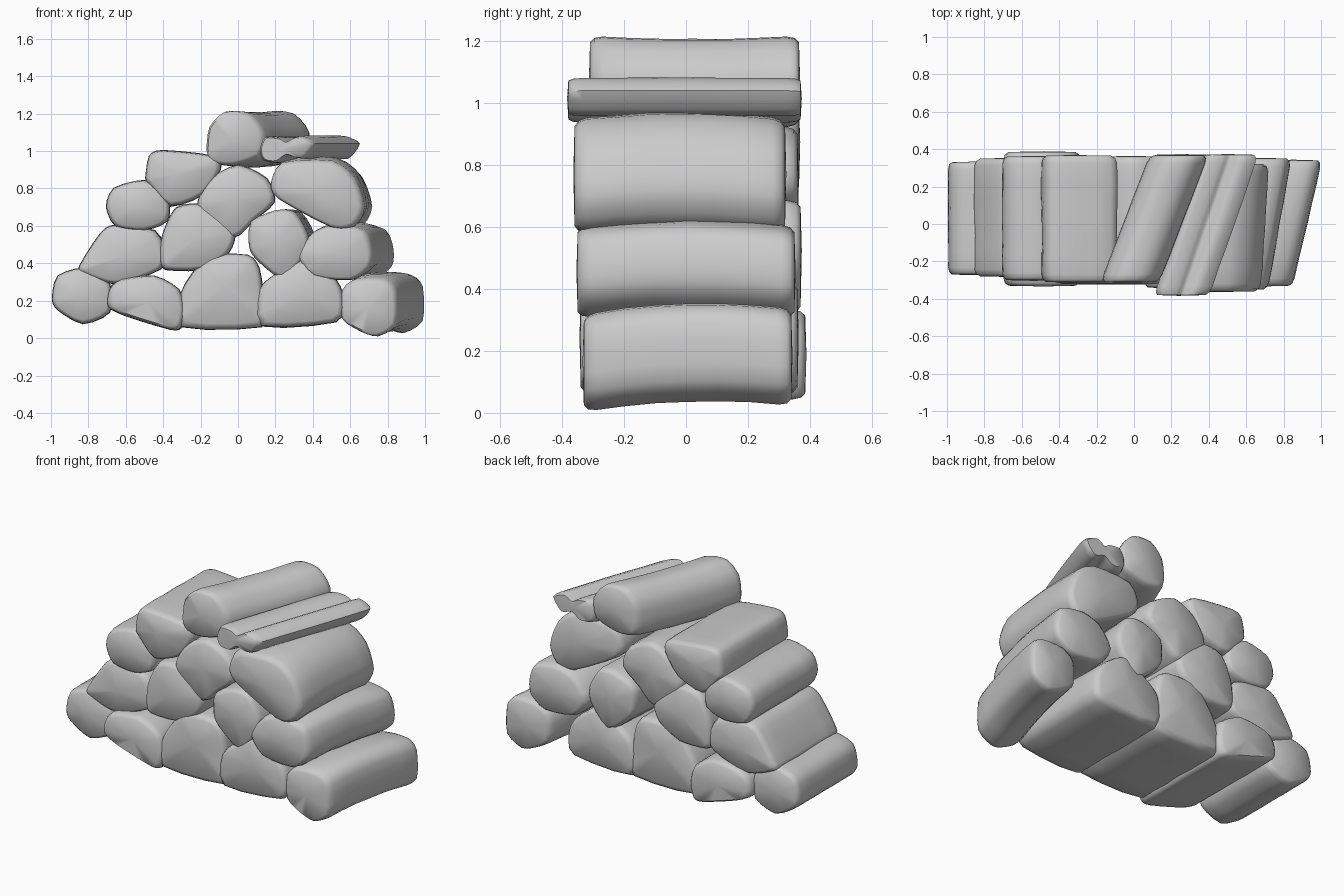
import bpy, bmesh, math, random
from mathutils import Vector

random.seed(4)


def smooth_loop(pts, steps=3):
    """Closed Catmull-Rom curve through the profile points."""
    out, n = [], len(pts)
    for i in range(n):
        a, b, c, d = (Vector(pts[(i + k) % n]) for k in (-1, 0, 1, 2))
        for s in range(steps):
            t = s / steps
            p = 0.5 * (2 * b + (c - a) * t + (2 * a - 5 * b + 4 * c - d) * t * t
                       + (3 * b - a - 3 * c + d) * t ** 3)
            out.append(b.lerp(c, t).lerp(p, 0.75))
    return out


def log(name, y0, y1, profile, dx=0.0, dz=0.0, bow=0.0, grow=1.03):
    """Loft an (x, z) profile from front y0 to back y1, drifting by dx, dz and bowing up."""
    loop = smooth_loop(profile)
    n = len(loop)
    mid = sum(loop, Vector((0, 0))) / n
    bm = bmesh.new()
    rings = []
    # rounded ends and an uneven, hewn middle
    for t, s in ((0, 0.86), (0.02, 0.955), (0.06, 0.995), (0.2, 1), (0.35, 1.0), (0.5, 1.005),
                 (0.65, 1.0), (0.8, 1), (0.94, 0.995), (0.98, 0.955), (1, 0.86)):
        inner = 0.1 < t < 0.9
        wob = random.uniform(-0.02, 0.02) if inner else 0
        ph = random.uniform(0, math.tau)
        lift = bow * 4 * t * (1 - t)
        ring = []
        for i, p in enumerate(loop):
            k = s * grow + wob * math.cos(2 * math.tau * i / n + ph)
            q = mid + (p - mid) * k
            y = y0 + (y1 - y0) * t
            ring.append(bm.verts.new((q.x + dx * t, y, max(0, q.y + dz * t + lift))))
        rings.append(ring)
    for r, q in zip(rings, rings[1:]):
        for i in range(n):
            j = (i + 1) % n
            bm.faces.new((r[i], r[j], q[j], q[i]))
    # shallow domed end cuts
    for ring, y, t in ((rings[0], y0 - 0.004, 0), (rings[-1], y1 + 0.004, 1)):
        c = bm.verts.new((mid.x + dx * t, y, mid.y + dz * t))
        for i in range(n):
            bm.faces.new((ring[i], ring[(i + 1) % n], c))
    bmesh.ops.recalc_face_normals(bm, faces=bm.faces)
    me = bpy.data.meshes.new(name)
    bm.to_mesh(me)
    bm.free()
    ob = bpy.data.objects.new(name, me)
    bpy.context.collection.objects.link(ob)
    bpy.ops.object.select_all(action='DESELECT')
    ob.select_set(True)
    bpy.context.view_layer.objects.active = ob
    bpy.ops.object.shade_smooth_by_angle(angle=math.radians(50))


# Bottom row
log("bottom_log_far_left", -0.27, 0.33,
    [(-.99, .21), (-.96, .33), (-.82, .37), (-.69, .29), (-.69, .14), (-.83, .08), (-.96, .15)])
log("bottom_log_left", -0.33, 0.385,
    [(-.68, .26), (-.62, .31), (-.45, .33), (-.32, .26), (-.29, .15), (-.31, .06),
     (-.37, .05), (-.6, .12), (-.69, .17)])
log("bottom_log_centre", -0.32, 0.35,
    [(-.3, .065), (.12, .065), (.13, .2), (.11, .37), (.05, .44), (-.15, .44), (-.22, .37), (-.3, .24)])
log("bottom_log_right", -0.34, 0.36,
    [(.13, .07), (.52, .09), (.56, .2), (.52, .31), (.36, .42), (.22, .35), (.12, .26)])
log("bottom_log_far_right", -0.33, 0.34,
    [(.55, .1), (.55, .25), (.63, .31), (.78, .31), (.84, .25), (.84, .07), (.74, .005), (.65, .03)],
    0.155, 0.02, 0.025, 1.02)

# Second row
log("second_log_left", -0.28, 0.35,
    [(-.84, .39), (-.73, .56), (-.65, .6), (-.45, .57), (-.39, .45), (-.42, .37), (-.6, .3),
     (-.7, .3), (-.83, .35)])
log("second_log_centre_left", -0.32, 0.36,
    [(-.41, .42), (-.4, .55), (-.33, .69), (-.2, .71), (-.07, .63), (-.02, .55), (-.06, .45),
     (-.2, .37), (-.38, .37)])
log("second_log_centre_right", -0.34, 0.37,
    [(.06, .49), (.07, .62), (.2, .68), (.3, .67), (.37, .55), (.36, .45), (.24, .32), (.1, .42)], 0.04)
log("second_log_right", -0.35, 0.35,
    [(.32, .44), (.4, .56), (.52, .6), (.67, .57), (.71, .47), (.7, .38), (.6, .31), (.4, .33)],
    0.125, 0.0, 0.02)

# Third row
log("third_log_far_left", -0.3, 0.36,
    [(-.7, .7), (-.66, .8), (-.5, .84), (-.38, .76), (-.38, .63), (-.5, .58), (-.65, .6)])
log("third_log_left", -0.31, 0.365,
    [(-.49, .86), (-.47, .97), (-.4, 1), (-.13, .97), (-.1, .9), (-.19, .77), (-.36, .71), (-.47, .82)])
log("third_log_centre", -0.32, 0.36,
    [(-.2, .76), (-.13, .86), (0, .92), (.15, .85), (.19, .73), (.08, .63), (-.03, .54), (-.2, .68)])
log("third_log_right", -0.36, 0.32,
    [(.18, .82), (.24, .93), (.5, .94), (.62, .85), (.67, .7), (.62, .6), (.5, .59), (.22, .74)],
    0.045, 0.0, 0.02)

# Loose pieces lying askew on top
log("top_log", -0.31, 0.365,
    [(-.175, 1), (-.16, 1.13), (-.08, 1.21), (.05, 1.2), (.13, 1.1), (.11, .98), (-.03, .93), (-.14, .94)],
    0.26, 0.0, -0.012)
log("top_split_stick", -0.38, 0.37,
    [(.11, 1.01), (.14, 1.075), (.22, 1.07), (.26, 1.05), (.32, 1.08), (.4, 1.04), (.34, .96),
     (.26, .98), (.2, .94), (.13, .95)], 0.26, 0.0)
